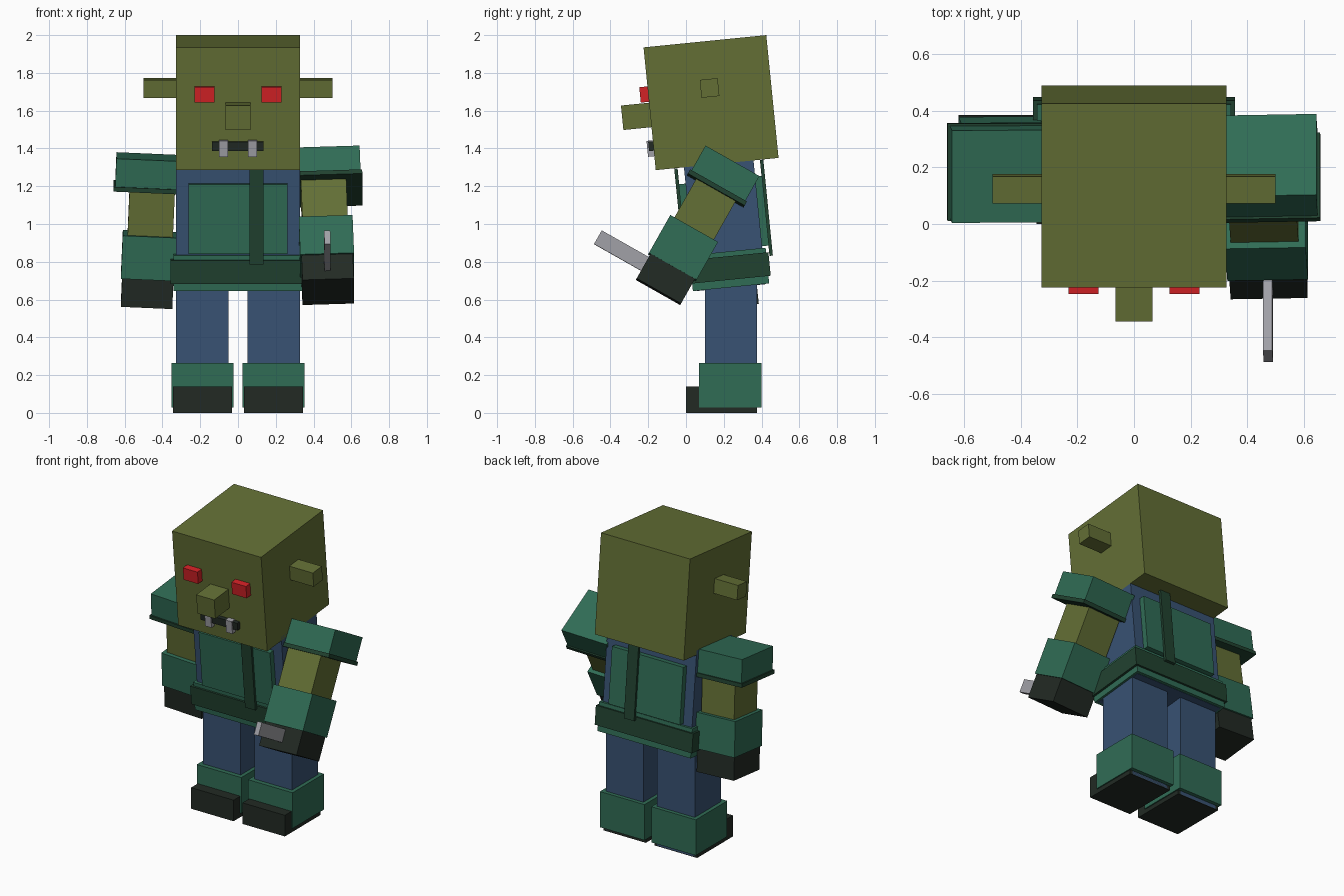
import bpy, bmesh, math
from mathutils import Matrix, Vector

if "Cube" in bpy.data.objects:
    bpy.data.objects.remove(bpy.data.objects["Cube"])


def material(name, rgb):
    def lin(c):
        c /= 255
        return c / 12.92 if c <= 0.04045 else ((c + 0.055) / 1.055) ** 2.4
    m = bpy.data.materials.new(name)
    m.diffuse_color = (*[lin(c) for c in rgb], 1)
    m.use_nodes = True
    m.node_tree.nodes["Principled BSDF"].inputs["Base Color"].default_value = m.diffuse_color
    return m


OLIVE = material("olive_skin", (99, 111, 53))
GREEN = material("green_cloth", (48, 108, 85))
DARK = material("dark_green_trim", (33, 66, 48))
BLACK = material("black_leather", (34, 42, 36))
BLUE = material("blue_cloth", (56, 82, 115))
GREY = material("grey_metal", (160, 160, 166))
RED = material("red_eye", (212, 34, 38))


def frame(y, z, rx=0, ry=0, x=0):
    """Local space of a tilted body section (angles in degrees)."""
    return (Matrix.Translation((x, y, z)) @ Matrix.Rotation(math.radians(rx), 4, 'X')
            @ Matrix.Rotation(math.radians(ry), 4, 'Y'))


def box(name, mat, xs, ys, zs, space=Matrix()):
    """Box from its x, y and z ranges inside the given space."""
    lo, hi = Vector((xs[0], ys[0], zs[0])), Vector((xs[1], ys[1], zs[1]))
    bm = bmesh.new()
    bmesh.ops.create_cube(bm, size=1)
    for v in bm.verts:
        v.co = (lo + hi) / 2 + v.co * (hi - lo)
    mesh = bpy.data.meshes.new(name)
    bm.to_mesh(mesh)
    bm.free()
    mesh.materials.append(mat)
    ob = bpy.data.objects.new(name, mesh)
    ob.matrix_world = space
    bpy.context.collection.objects.link(ob)
    return ob


def around(c, size):
    return (c - size / 2, c + size / 2)


# Head, leaning forward
head = frame(0.1325, 1.6425, 5.7)
box("head", OLIVE, (-.327, .327), (-.3265, .3265), (-.3265, .3265), head)
box("nose", OLIVE, (-.066, .066), (-.476, -.32), (-.098, .032), head)
box("mouth", BLACK, (-.138, .135), (-.352, -.32), (-.223, -.173), head)
for side, s in (("left", 1), ("right", -1)):
    box(side + "_ear", OLIVE, around(s * .407, .184), around(0, .095), around(.078, .095), head)
    box(side + "_eye", RED, around(s * .178, .107), (-.37, -.32), around(.078, .082), head)
    box(side + "_tooth", GREY, around(s * .077, .046), (-.36, -.32), around(-.21, .085), head)

# Torso with belt, front and back panels and shoulder strap
torso = frame(0.235, 0.70, 5.7)
box("torso", BLUE, (-.327, .327), (-.185, .185), (-.037, .65), torso)
box("waistband", GREEN, (-.342, .342), (-.203, .203), (-.035, .155), torso)
box("belt", DARK, (-.357, .357), (-.215, .215), (.005, .13), torso)
for side, s in (("front", -1), ("back", 1)):
    box(side + "_panel", GREEN, (-.262, .262), around(s * .202, .04), (.165, .535), torso)
    box(side + "_strap", DARK, (.06, .135), around(s * .228, .018), (.11, .62), torso)

# Legs and boots
for side, s in (("left", 1), ("right", -1)):
    box(side + "_leg", BLUE, around(s * .1885, .277), (.1, .375), (.004, .68))
    box(side + "_boot", GREEN, around(s * .1885, .327), (.07, .4), (.028, .265))
    box(side + "_shoe", BLACK, around(s * .1885, .312), (0, .375), (0, .14))


# Arms hang along local -z from the top of the shoulder pad
def arm(side, s, space):
    box(side + "_shoulder_pad", GREEN, around(s * .48, .328), around(0, .328), (-.155, 0), space)
    box(side + "_pad_trim", DARK, around(s * .48, .345), around(0, .345), (-.175, -.15), space)
    box(side + "_upper_arm", OLIVE, around(s * .447, .24), around(0, .24), (-.45, -.15), space)
    box(side + "_cuff", GREEN, around(s * .45, .285), around(0, .29), (-.64, -.41), space)
    box(side + "_hand", BLACK, around(s * .45, .272), around(0, .27), (-.79, -.62), space)


left_space = frame(0.235, 1.315, -29.5, -2)
arm("left", 1, left_space)
arm("right", -1, frame(0.17, 1.335, 6, 2.5))

# Blade held in the raised hand
box("blade", GREY, around(.449, .033), (-.421, -.1), around(-.697, .083), left_space)
